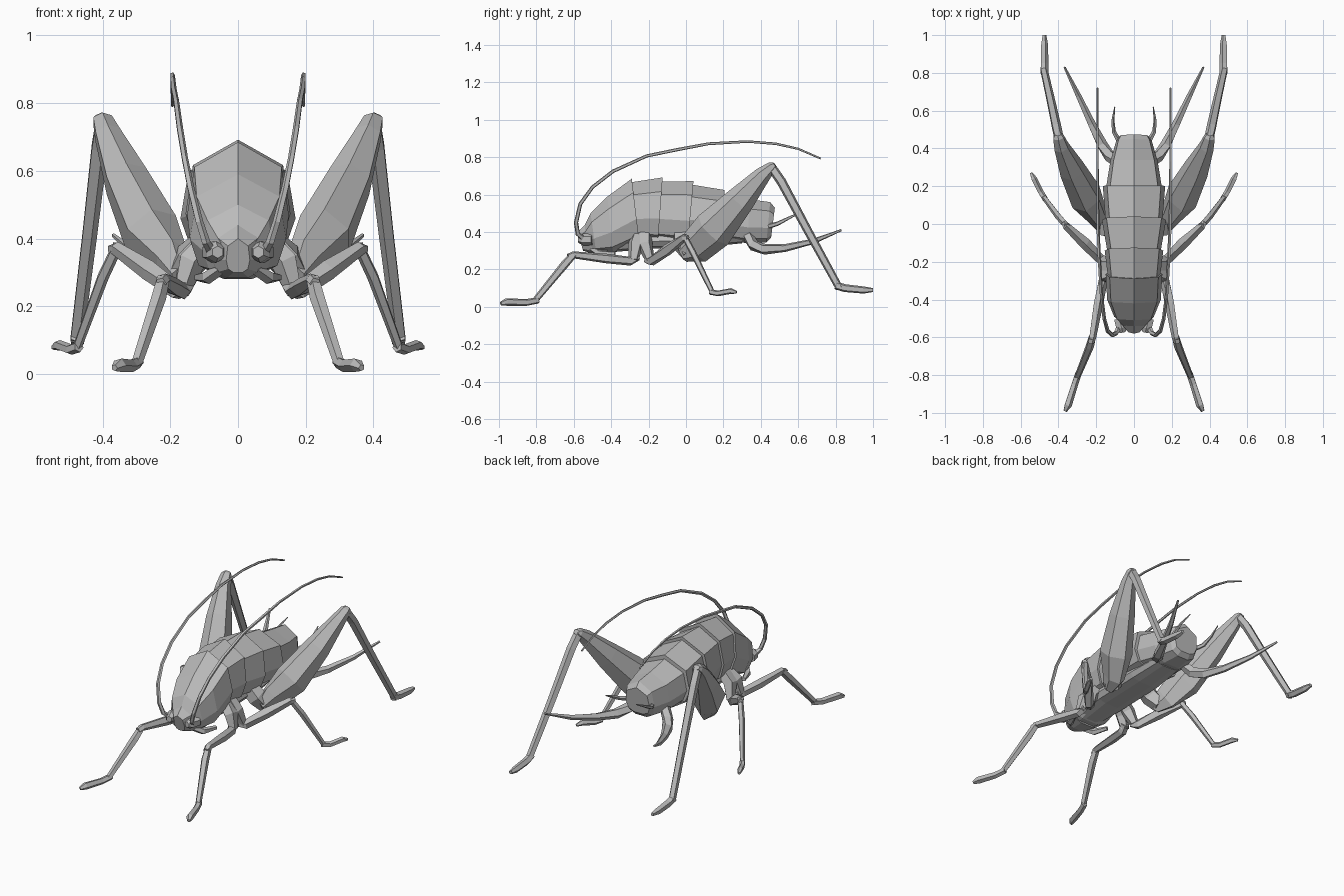
import bpy, bmesh, math
from mathutils import Vector

grey = bpy.data.materials.new("body_grey")
grey.diffuse_color = (0.5, 0.5, 0.5, 1)


def loft(name, rings):
    """Skin a list of equal-sized rings, cap both ends."""
    bm = bmesh.new()
    rows = [[bm.verts.new(p) for p in r] for r in rings]
    n = len(rows[0])
    for a, b in zip(rows, rows[1:]):
        for i in range(n):
            j = (i + 1) % n
            bm.faces.new((a[i], a[j], b[j], b[i]))
    bm.faces.new(rows[0])
    bm.faces.new(rows[-1])
    bmesh.ops.recalc_face_normals(bm, faces=bm.faces)
    me = bpy.data.meshes.new(name)
    bm.to_mesh(me)
    bm.free()
    me.materials.append(grey)
    ob = bpy.data.objects.new(name, me)
    bpy.context.collection.objects.link(ob)
    return ob


def limb(name, path, sides=5):
    """Mirrored pair of tubes; path items are x, y, z, width radius, height radius."""
    for side, s in (("right", 1), ("left", -1)):
        pts = [Vector((s * p[0], p[1], p[2])) for p in path]
        rings = []
        for i, p in enumerate(pts):
            t0 = (p - pts[max(i - 1, 0)]).normalized()
            t1 = (pts[min(i + 1, len(pts) - 1)] - p).normalized()
            t = (t0 + t1).normalized()
            # sideways axis stays close to x so that joints do not twist
            u = (Vector((1, 0, 0)) - t * t.x).normalized() * s
            v = t.cross(u)
            ru, rv = path[i][3], path[i][-1]
            rings.append([p + u * ru * math.cos(a) + v * rv * math.sin(a)
                          for a in (2 * math.pi * (k + 0.5) / sides for k in range(sides))])
        loft(f"{name}_{side}", rings)


def body(name, sections):
    """Ridge-backed shell; sections are y top, y bottom, half width, z top, z bottom."""
    rings = []
    for yt, yb, w, zt, zb in sections:
        half = [(0, 1.0), (0.86, 0.78), (1.0, 0.36), (0.82, 0.1), (0.4, 0.0)]
        pts = half + [(-x, f) for x, f in reversed(half[1:])]
        rings.append([(x * w, yb + (yt - yb) * f, zb + (zt - zb) * f) for x, f in pts])
    loft(name, rings)


# Back shield and overlapping plates
body("front_shield", [(-0.555, -0.52, 0.06, 0.41, 0.31), (-0.51, -0.48, 0.105, 0.50, 0.29),
                      (-0.42, -0.39, 0.142, 0.59, 0.29), (-0.29, -0.25, 0.15, 0.685, 0.35)])
body("shoulder_plate", [(-0.30, -0.27, 0.138, 0.665, 0.36), (-0.125, -0.15, 0.155, 0.692, 0.35)])
body("middle_plate", [(-0.15, -0.17, 0.138, 0.67, 0.36), (0.04, 0.01, 0.17, 0.672, 0.34)])
body("rear_plate", [(0.02, 0.0, 0.15, 0.655, 0.36), (0.205, 0.2, 0.165, 0.625, 0.35)])
body("abdomen", [(0.18, 0.18, 0.15, 0.605, 0.36), (0.34, 0.33, 0.125, 0.575, 0.34),
                 (0.45, 0.43, 0.095, 0.56, 0.345), (0.475, 0.455, 0.08, 0.53, 0.37)])
body("underside", [(-0.42, -0.42, 0.08, 0.40, 0.29), (-0.2, -0.2, 0.11, 0.42, 0.31),
                   (0.1, 0.1, 0.11, 0.42, 0.32), (0.3, 0.3, 0.09, 0.42, 0.34)])

# Head, mouth, eyes and feelers
body("face", [(-0.58, -0.55, 0.035, 0.40, 0.30), (-0.54, -0.50, 0.075, 0.44, 0.285),
              (-0.44, -0.42, 0.10, 0.45, 0.28)])
limb("eye", [(0.06, -0.575, 0.36, 0.018), (0.065, -0.55, 0.36, 0.032), (0.08, -0.50, 0.36, 0.03)], 6)
limb("mouth_feeler", [(0.05, -0.50, 0.31, 0.018), (0.09, -0.46, 0.285, 0.02), (0.12, -0.38, 0.285, 0.012)])
limb("antenna", [(0.07, -0.53, 0.35, 0.016), (0.095, -0.578, 0.39, 0.013), (0.115, -0.588, 0.45, 0.012),
                 (0.14, -0.565, 0.55, 0.011), (0.158, -0.50, 0.64, 0.010), (0.172, -0.39, 0.725, 0.010),
                 (0.183, -0.21, 0.807, 0.009), (0.19, -0.05, 0.84, 0.009), (0.193, 0.12, 0.872, 0.008),
                 (0.194, 0.33, 0.884, 0.007), (0.194, 0.48, 0.872, 0.007), (0.194, 0.60, 0.845, 0.006),
                 (0.194, 0.72, 0.793, 0.005)])

# Front legs
limb("front_hip", [(0.08, -0.25, 0.39, 0.04), (0.14, -0.27, 0.33, 0.042), (0.165, -0.28, 0.25, 0.026)])
limb("front_thigh", [(0.15, -0.26, 0.27, 0.025), (0.165, -0.30, 0.245, 0.026), (0.19, -0.42, 0.258, 0.027),
                     (0.22, -0.60, 0.278, 0.020), (0.228, -0.63, 0.268, 0.017)])
limb("front_shin", [(0.222, -0.60, 0.28, 0.02), (0.235, -0.65, 0.225, 0.023), (0.30, -0.81, 0.03, 0.017)])
limb("front_foot", [(0.295, -0.79, 0.035, 0.018), (0.315, -0.85, 0.024, 0.019),
                    (0.35, -0.96, 0.026, 0.021), (0.365, -0.99, 0.018, 0.010)])

# Middle legs
limb("middle_hip", [(0.08, -0.22, 0.40, 0.04), (0.14, -0.22, 0.33, 0.042), (0.165, -0.19, 0.245, 0.025)])
limb("middle_thigh", [(0.15, -0.21, 0.25, 0.02), (0.18, -0.185, 0.245, 0.027), (0.26, -0.10, 0.305, 0.032),
                      (0.36, -0.01, 0.37, 0.021), (0.375, 0.01, 0.37, 0.014)])
limb("middle_shin", [(0.355, -0.01, 0.38, 0.017), (0.40, 0.04, 0.285, 0.018), (0.475, 0.14, 0.08, 0.014)])
limb("middle_foot", [(0.47, 0.13, 0.08, 0.016), (0.495, 0.17, 0.072, 0.016),
                     (0.53, 0.24, 0.085, 0.016), (0.545, 0.27, 0.078, 0.008)])

# Jumping legs: thick four-sided thigh, long shin and foot
limb("hind_hip", [(0.08, -0.03, 0.40, 0.05), (0.14, -0.02, 0.34, 0.055), (0.18, 0.02, 0.28, 0.045)])
limb("hind_thigh", [(0.17, -0.02, 0.28, 0.03, 0.045), (0.195, 0.05, 0.32, 0.055, 0.095),
                    (0.255, 0.145, 0.41, 0.088, 0.11), (0.33, 0.29, 0.57, 0.07, 0.078),
                    (0.385, 0.41, 0.705, 0.042, 0.045), (0.40, 0.46, 0.75, 0.032, 0.028),
                    (0.402, 0.475, 0.76, 0.02, 0.015)], 6)
limb("hind_shin", [(0.398, 0.455, 0.75, 0.026), (0.41, 0.51, 0.67, 0.027),
                   (0.44, 0.65, 0.41, 0.024), (0.478, 0.82, 0.10, 0.021)])
limb("hind_foot", [(0.476, 0.80, 0.115, 0.022), (0.475, 0.85, 0.10, 0.022),
                   (0.475, 0.95, 0.09, 0.020), (0.475, 1.0, 0.09, 0.011)])

# Tail feelers and short spines
limb("tail_feeler", [(0.09, 0.33, 0.38, 0.03), (0.13, 0.36, 0.33, 0.032), (0.17, 0.42, 0.308, 0.030),
                     (0.225, 0.53, 0.315, 0.022), (0.295, 0.68, 0.35, 0.015), (0.368, 0.83, 0.41, 0.006)])
limb("tail_spine", [(0.08, 0.44, 0.43, 0.014), (0.108, 0.49, 0.445, 0.012),
                    (0.112, 0.55, 0.475, 0.008), (0.102, 0.62, 0.51, 0.003)])
